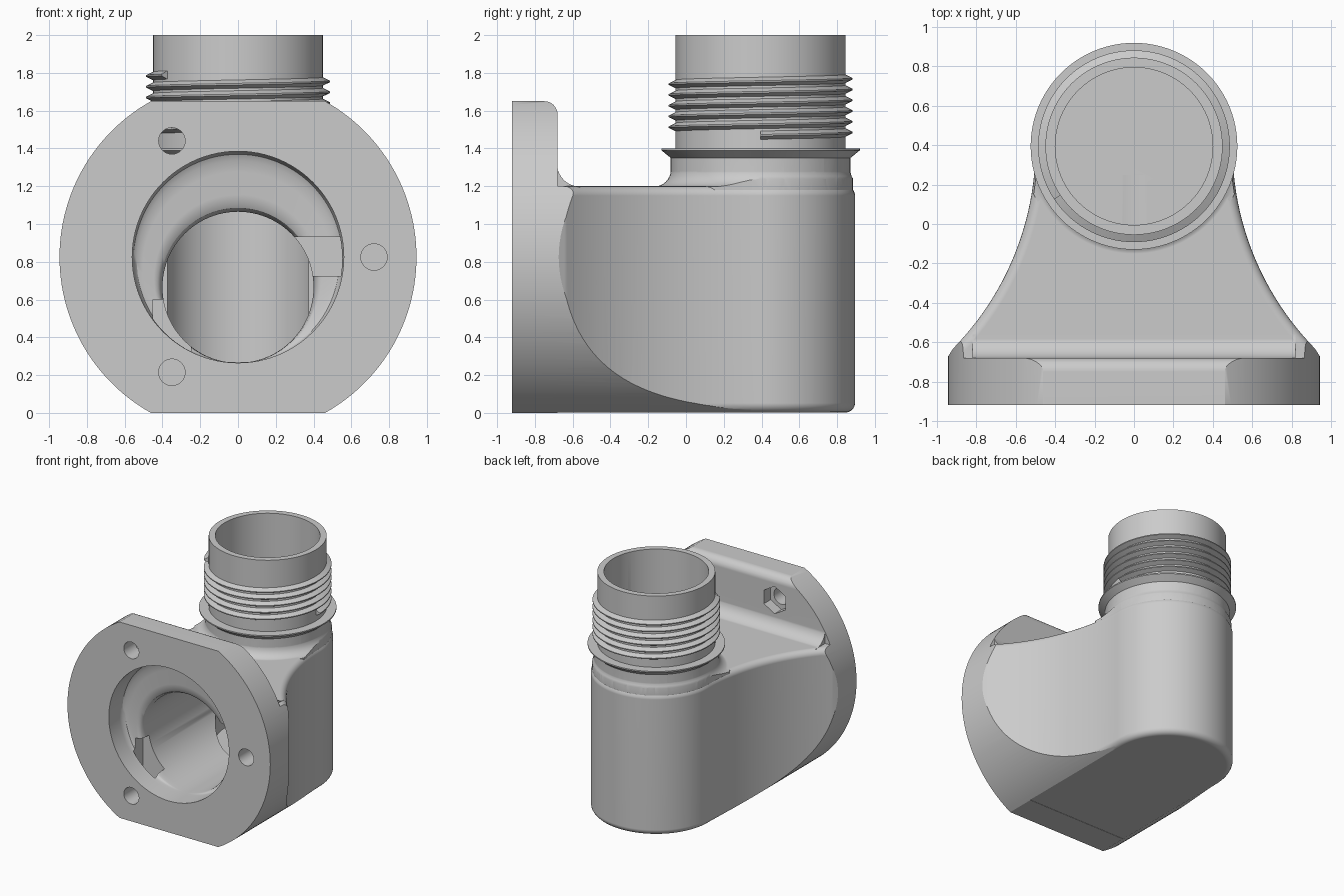
import bpy, bmesh
from math import sin, cos, pi, radians
from mathutils import Vector

if "Cube" in bpy.data.objects:
    bpy.data.objects.remove(bpy.data.objects["Cube"], do_unlink=True)

grey = bpy.data.materials.new("plain_grey")
grey.use_nodes = True
grey.diffuse_color = (0.6, 0.6, 0.6, 1)
grey.node_tree.nodes["Principled BSDF"].inputs["Base Color"].default_value = (0.6, 0.6, 0.6, 1)

PIPE_Y = 0.395      # axis of the upright pipe
FLANGE_Z = 0.825    # axis of the flange
SEG = 96


def loft(name, rings, bevel=0):
    """Closed solid through a list of rings, optionally rounding the end caps."""
    bm = bmesh.new()
    loops = [[bm.verts.new(p) for p in ring] for ring in rings]
    n = len(loops[0])
    for a, b in zip(loops, loops[1:]):
        for i in range(n):
            j = (i + 1) % n
            bm.faces.new((a[i], a[j], b[j], b[i]))
    caps = [bm.faces.new(loops[0]), bm.faces.new(loops[-1])]
    bmesh.ops.recalc_face_normals(bm, faces=bm.faces[:])
    if bevel:
        edges = [e for f in caps for e in f.edges]
        bmesh.ops.bevel(bm, geom=edges, offset=bevel, segments=5, profile=0.5,
                        affect='EDGES', clamp_overlap=False)
    mesh = bpy.data.meshes.new(name)
    bm.to_mesh(mesh)
    bm.free()
    mesh.materials.append(grey)
    obj = bpy.data.objects.new(name, mesh)
    bpy.context.collection.objects.link(obj)
    return obj


def arc(cx, cy, r, start, end, steps):
    angles = [radians(start + (end - start) * i / steps) for i in range(steps + 1)]
    return [(cx + r * cos(a), cy + r * sin(a)) for a in angles]


def circle(r, n=SEG):
    return arc(0, 0, r, 0, 360, n)[:-1]


def turned(name, profile):
    """Solid of revolution about the pipe axis from (radius, z) pairs."""
    return loft(name, [[(x, y + PIPE_Y, z) for x, y in circle(r)] for r, z in profile])


def along_y(name, x, z, r, y0, y1, n=SEG):
    return loft(name, [[(x + a, y, z + b) for b, a in circle(r, n)] for y in (y0, y1)])


def side_prism(name, outline, half):
    return loft(name, [[(x, y, z) for y, z in outline] for x in (-half, half)])


def box(name, x0, x1, y0, y1, z0, z1):
    return side_prism_box(name, x0, x1, [(y0, z0), (y1, z0), (y1, z1), (y0, z1)])


def side_prism_box(name, x0, x1, outline):
    return loft(name, [[(x, y, z) for y, z in outline] for x in (x0, x1)])


def combine(target, other, operation):
    mod = target.modifiers.new("combine", 'BOOLEAN')
    mod.operation = operation
    mod.solver = 'EXACT'
    mod.object = other
    bpy.context.view_layer.objects.active = target
    bpy.ops.object.modifier_apply(modifier=mod.name)
    bpy.data.objects.remove(other, do_unlink=True)


def plan(w):
    """Flared body outline seen from above, rounded around the pipe."""
    flare = [(w + 1.47 - x, y) for x, y in arc(0, PIPE_Y, 1.47, -44.4, 0, 24)]
    half = [(0.97, -0.8), (0.955, -0.69)] + flare
    back = arc(0, PIPE_Y, w, 0, 180, 48)[1:-1]
    return half + back + [(-x, y) for x, y in reversed(half)]


def plan_prism(name, w, z0, z1, bevel=0):
    return loft(name, [[(x, y, z) for x, y in plan(w)] for z in (z0, z1)], bevel)


# Flange slab with a rounded top back edge
slab = [(-0.92, 0), (-0.92, 1.65)] + arc(-0.75, 1.58, 0.07, 90, 0, 8) + [(-0.68, 0)]
body = side_prism("elbow_body", slab, 1.0)

# Flared body and the fillet where its top meets the flange
combine(body, plan_prism("flared_body", 0.5, 0.002, 1.2, 0.05), 'UNION')
fillet = [(-0.8, 1.1), (-0.562, 1.1)] + arc(-0.562, 1.318, 0.12, 270, 180, 10) + [(-0.8, 1.318)]
combine(body, side_prism("flange_fillet", fillet, 0.82), 'UNION')

# Trim everything to the round flange outline
combine(body, along_y("flange_round", 0, FLANGE_Z, 0.945, -1.2, 1.2, 160), 'INTERSECT')

# Flared foot of the neck, kept inside the body outline
foot = turned("neck_foot", [(0.565, 1.1)] + arc(0.565, 1.288, 0.09, 270, 180, 8))
combine(foot, plan_prism("foot_outline", 0.49, 1.0, 1.4), 'INTERSECT')
combine(body, foot, 'UNION')

# Neck, collar and pipe
combine(body, turned("neck", [(0.476, 1.0), (0.476, 1.35), (0.525, 1.39), (0.525, 1.4),
                              (0.45, 1.4), (0.45, 2.0)]), 'UNION')

# Upright bore
combine(body, turned("pipe_bore", [(0.4, 0.27), (0.4, 2.2)]), 'DIFFERENCE')

# Front recess narrowing into the horizontal bore, all rings sharing the lowest line
steps = [(-1.0, 0.56), (-0.78, 0.56), (-0.75, 0.552), (-0.733, 0.535), (-0.725, 0.505),
         (-0.718, 0.445), (-0.711, 0.425), (-0.695, 0.41), (-0.66, 0.4), (0.25, 0.4)]
recess = loft("front_recess", [[(x, y, 0.265 + r + z) for x, z in circle(r)] for y, r in steps])
combine(body, recess, 'DIFFERENCE')

# Screw holes, nut slots and the hexagonal nut pocket
for x, z in ((0.72, FLANGE_Z), (-0.35, 1.44), (-0.35, 0.215)):
    combine(body, along_y("screw_hole", x, z, 0.07, -1.0, -0.64, 32), 'DIFFERENCE')
combine(body, box("left_nut_slot", 0.3, 0.83, -0.75, -0.62, 0.725, 0.93), 'DIFFERENCE')
combine(body, box("lower_nut_slot", -0.45, -0.25, -0.75, -0.62, 0.11, 0.6), 'DIFFERENCE')
combine(body, along_y("nut_pocket", -0.35, 1.44, 0.115, -0.77, -0.5, 6), 'DIFFERENCE')

# Helical thread around the pipe
PITCH, TURNS = 0.057, 5.6
section = [(0.44, -0.027), (0.487, -0.004), (0.487, 0.004), (0.44, 0.027)]
rings = []
for i in range(int(TURNS * SEG) + 1):
    a = 2 * pi * i / SEG
    z = 1.47 + PITCH * i / SEG
    rings.append([Vector((r * cos(a), PIPE_Y + r * sin(a), z + dz)) for r, dz in section])
thread = loft("pipe_thread", rings)

# Smooth shading with crisp edges
for obj in (body, thread):
    bpy.ops.object.select_all(action='DESELECT')
    obj.select_set(True)
    bpy.context.view_layer.objects.active = obj
    bpy.ops.object.shade_smooth_by_angle(angle=radians(30))
    normals = obj.modifiers.new("even_normals", 'WEIGHTED_NORMAL')
    normals.keep_sharp = True
